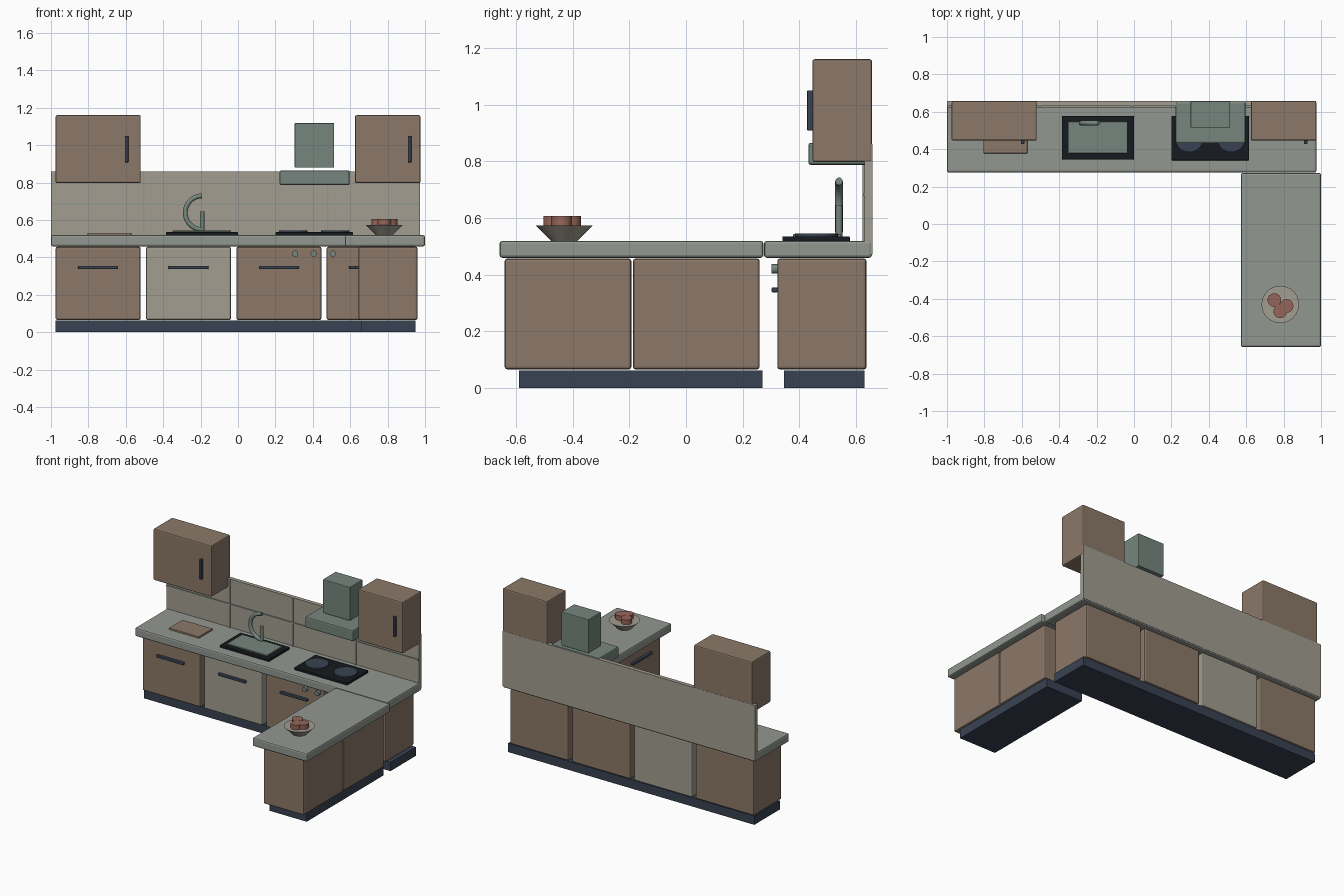
import bpy, math

if "Cube" in bpy.data.objects:
    bpy.data.objects.remove(bpy.data.objects["Cube"])


def material(name, rgb):
    m = bpy.data.materials.new(name)
    m.diffuse_color = (*rgb, 1)
    m.use_nodes = True
    m.node_tree.nodes["Principled BSDF"].inputs["Base Color"].default_value = m.diffuse_color
    return m


WOOD = material("wood", (0.26, 0.19, 0.14))
STONE = material("stone", (0.29, 0.31, 0.28))
CREAM = material("cream", (0.36, 0.34, 0.28))
NAVY = material("navy", (0.04, 0.055, 0.085))
BLACK = material("black", (0.008, 0.01, 0.013))
GREEN = material("green", (0.18, 0.24, 0.205))
FRUIT = material("fruit", (0.30, 0.13, 0.10))


def finish(name, mat, bevel=0):
    o = bpy.context.object
    o.name = name
    o.data.materials.append(mat)
    if bevel:
        b = o.modifiers.new("bevel", 'BEVEL')
        b.width, b.segments = bevel, 2
    return o


def box(name, x, y, z, mat, bevel=0):
    """Box from (low, high) pairs on each axis."""
    bpy.ops.mesh.primitive_cube_add(size=1, location=[sum(p) / 2 for p in (x, y, z)])
    bpy.context.object.scale = [p[1] - p[0] for p in (x, y, z)]
    bpy.ops.object.transform_apply(location=False, rotation=False, scale=True)
    return finish(name, mat, bevel)


def cone(name, loc, r1, r2, depth, mat, rot=(0, 0, 0), sides=24):
    bpy.ops.mesh.primitive_cone_add(vertices=sides, radius1=r1, radius2=r2, depth=depth,
                                    location=loc, rotation=rot)
    bpy.ops.object.shade_smooth_by_angle(angle=math.radians(35))
    return finish(name, mat)


# Plinths
box("main_plinth", (-0.975, 0.95), (0.345, 0.63), (0, 0.062), NAVY)
box("peninsula_plinth", (0.66, 0.95), (-0.59, 0.27), (0, 0.062), NAVY)

# Main run of base units with handles; the second is the dishwasher
for i in range(4):
    x = -0.975 + i * 0.483
    box("dishwasher" if i == 1 else f"base_cabinet_{i}", (x, x + 0.455), (0.322, 0.637),
        (0.065, 0.457), CREAM if i == 1 else WOOD, 0.01)
    c = x + 0.2275
    box(f"base_handle_{i}", (c - 0.107, c + 0.107), (0.302, 0.324), (0.337, 0.355), NAVY, 0.005)

# Peninsula units, handles facing the cook
for i, y in enumerate((-0.64, -0.187)):
    box(f"peninsula_cabinet_{i}", (0.645, 0.96), (y, y + 0.447), (0.065, 0.457), WOOD, 0.01)
    c = y + 0.2235
    box(f"peninsula_handle_{i}", (0.625, 0.647), (c - 0.107, c + 0.107), (0.337, 0.355), NAVY, 0.005)

# Worktops
box("main_worktop", (-1, 0.975), (0.275, 0.656), (0.459, 0.519), STONE, 0.01)
box("peninsula_worktop", (0.572, 1), (-0.658, 0.273), (0.459, 0.519), STONE, 0.01)

# Backsplash with grout strips
box("backsplash", (-1, 0.972), (0.63, 0.658), (0.47, 0.86), CREAM)
for i, x in enumerate((-0.504, -0.012, 0.48)):
    box(f"grout_upright_{i}", (x - 0.005, x + 0.005), (0.623, 0.631), (0.519, 0.858), STONE)
box("grout_rail", (-1, 0.972), (0.624, 0.631), (0.679, 0.687), STONE)

# Wall cabinets
for side, x0, x1, h in (("left", -0.975, -0.52, -0.595), ("right", 0.625, 0.975, 0.918)):
    box(f"wall_cabinet_{side}", (x0, x1), (0.446, 0.657), (0.797, 1.16), WOOD, 0.008)
    box(f"wall_handle_{side}", (h - 0.009, h + 0.009), (0.427, 0.448), (0.908, 1.05), NAVY, 0.004)

# Extractor hood
box("hood_canopy", (0.223, 0.597), (0.432, 0.652), (0.787, 0.865), GREEN, 0.008)
box("hood_chimney", (0.303, 0.514), (0.515, 0.657), (0.88, 1.118), GREEN, 0.004)

# Sink and swan-neck tap
box("sink_rim", (-0.385, 0), (0.345, 0.578), (0.515, 0.535), BLACK, 0.004)
box("sink_basin", (-0.35, -0.037), (0.378, 0.547), (0.525, 0.543), GREEN, 0.003)
cone("tap_post", (-0.192, 0.54, 0.59), 0.012, 0.012, 0.11, GREEN)
curve = bpy.data.curves.new("tap_spout", 'CURVE')
curve.dimensions = '3D'
curve.bevel_depth = 0.0135
curve.bevel_resolution = 3
curve.use_fill_caps = True
spline = curve.splines.new('POLY')
N = 20
spline.points.add(N)
for i, p in enumerate(spline.points):
    a = math.pi / 2 + math.pi * i / N
    p.co = (-0.192 + 0.09 * math.cos(a), 0.54, 0.639 + 0.09 * math.sin(a), 1)
spout = bpy.data.objects.new("tap_spout", curve)
bpy.context.collection.objects.link(spout)
curve.materials.append(GREEN)

# Hob with burners and front knobs
box("hob", (0.2, 0.615), (0.34, 0.578), (0.515, 0.535), BLACK, 0.004)
for i, x in enumerate((0.295, 0.52)):
    cone(f"burner_{i}", (x, 0.46, 0.538), 0.076, 0.076, 0.014, NAVY, sides=32)
for i, x in enumerate((0.305, 0.405, 0.507)):
    cone(f"knob_{i}", (x, 0.312, 0.42), 0.017, 0.017, 0.022, GREEN, (math.pi / 2, 0, 0), 16)

# Chopping board
box("chopping_board", (-0.805, -0.57), (0.378, 0.53), (0.515, 0.531), WOOD, 0.003)

# Fruit bowl
cone("bowl", (0.782, -0.43, 0.546), 0.046, 0.1, 0.054, CREAM, sides=32)
for i, (x, y) in enumerate(((0.75, -0.407), (0.782, -0.467), (0.816, -0.438))):
    cone(f"fruit_{i}", (x, y, 0.583), 0.036, 0.036, 0.046, FRUIT)
